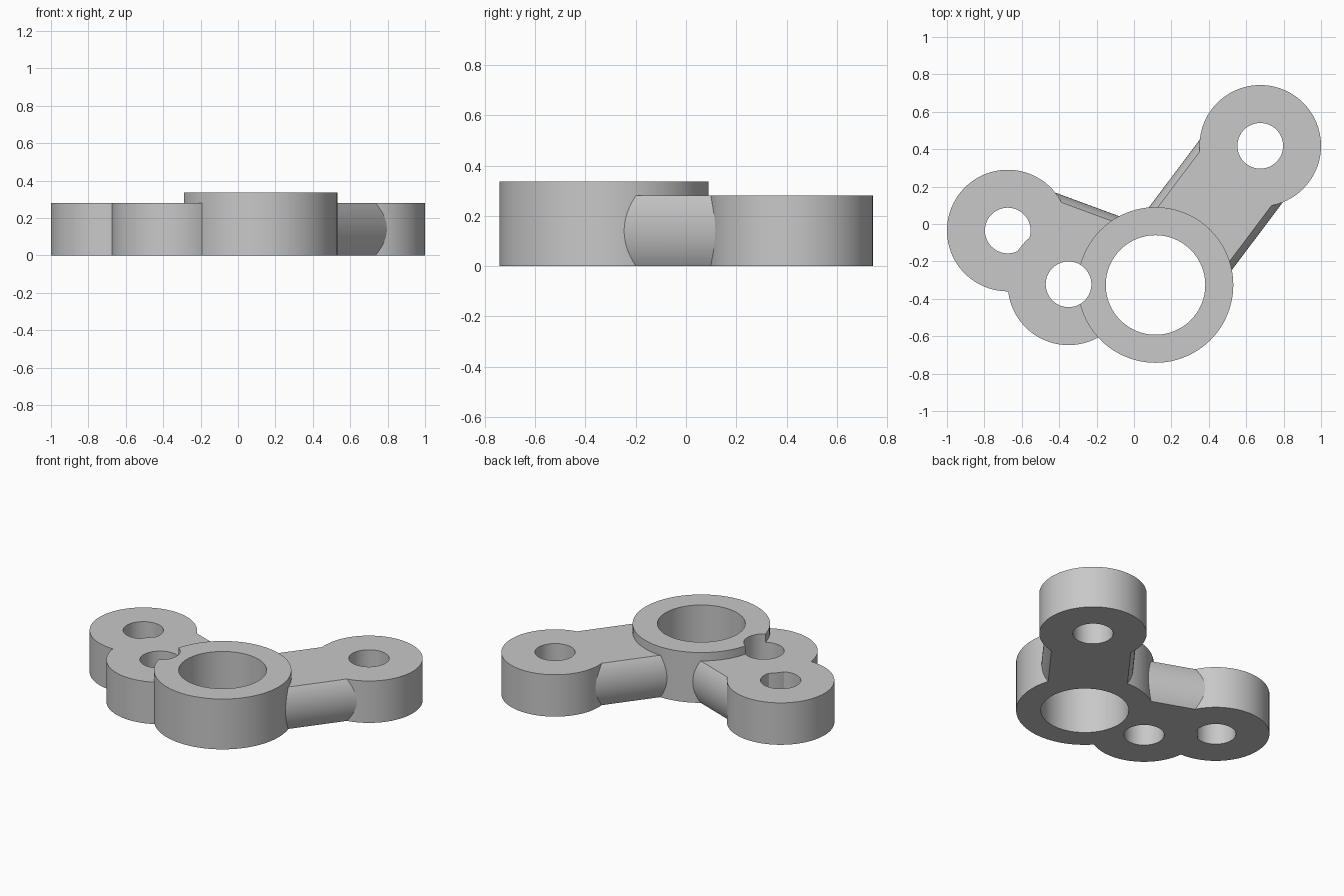
import bpy, bmesh, math
from mathutils import Vector

cube = bpy.data.objects.get("Cube")
if cube:
    bpy.data.objects.remove(cube, do_unlink=True)

HUB = Vector((0.115, -0.326))
RIGHT_BOSS = Vector((0.675, 0.418))
LEFT_BOSS = Vector((-0.675, -0.035))
MID_BOSS = Vector((-0.35, -0.3225))
HUB_HEIGHT, HEIGHT = 0.336, 0.28
HUB_R, BORE_R, BOSS_R, HOLE_R, ARM_R = 0.416, 0.266, 0.325, 0.122, 0.278


def prism(name, outline, offset):
    """Closed solid made by sweeping an outline along an offset."""
    bm = bmesh.new()
    face = bm.faces.new([bm.verts.new(p) for p in outline])
    swept = bmesh.ops.extrude_face_region(bm, geom=[face], use_keep_orig=True)
    for v in swept["geom"]:
        if isinstance(v, bmesh.types.BMVert):
            v.co += offset
    bmesh.ops.recalc_face_normals(bm, faces=bm.faces)
    mesh = bpy.data.meshes.new(name)
    bm.to_mesh(mesh)
    bm.free()
    obj = bpy.data.objects.new(name, mesh)
    bpy.context.collection.objects.link(obj)
    return obj


def cylinder(name, centre, radius, bottom, top):
    turns = [math.tau * i / 96 for i in range(96)]
    outline = [(centre.x + radius * math.cos(a), centre.y + radius * math.sin(a), bottom)
               for a in turns]
    return prism(name, outline, Vector((0, 0, top - bottom)))


def arm(name, start, end):
    """Round bar with flat top and bottom, running between two centres."""
    steps = 24
    along = (end - start).normalized()
    across = Vector((-along.y, along.x))
    heights = [HEIGHT * i / steps for i in range(steps + 1)]
    outline = []
    for side, levels in ((1, heights), (-1, heights[::-1])):
        for z in levels:
            width = math.sqrt(ARM_R ** 2 - (z - HEIGHT / 2) ** 2)
            outline.append((*(start + across * side * width), z))
    return prism(name, outline, (end - start).to_3d())


def measure(mesh):
    """Volume and number of open edges."""
    bm = bmesh.new()
    bm.from_mesh(mesh)
    result = bm.calc_volume(), sum(not e.is_manifold for e in bm.edges)
    bm.free()
    return result


def combine(target, tool, operation):
    """Boolean that keeps the cleanest result whose volume is plausible."""
    tool.hide_render = True
    before, extra = measure(target.data)[0], measure(tool.data)[0]
    low, high = (before, before + extra) if operation == 'UNION' else (before - extra, before)
    mod = target.modifiers.new(tool.name, 'BOOLEAN')
    mod.operation = operation
    mod.object = tool
    results = []
    for solver in ('MANIFOLD', 'EXACT'):
        mod.solver = solver
        bpy.context.view_layer.update()
        graph = bpy.context.evaluated_depsgraph_get()
        mesh = bpy.data.meshes.new_from_object(target.evaluated_get(graph))
        volume, gaps = measure(mesh)
        if low + 1e-6 < volume < high - 1e-6:
            results.append((gaps, len(results), mesh))
    target.modifiers.remove(mod)
    if results:
        target.data = min(results)[2]
    bpy.data.objects.remove(tool, do_unlink=True)


def drill(name, centre, radius):
    return cylinder(name, centre, radius, -0.1, 0.5)


# Hub is the base body
body = cylinder("bracket", HUB, HUB_R, 0, HUB_HEIGHT)

# Arms and bosses
for side, centre in (("right", RIGHT_BOSS), ("left", LEFT_BOSS)):
    combine(body, arm(side + "_arm", HUB, centre), 'UNION')
    combine(body, cylinder(side + "_boss", centre, BOSS_R, 0, HEIGHT), 'UNION')
combine(body, cylinder("middle_boss", MID_BOSS, BOSS_R, 0, HEIGHT), 'UNION')

# Bore and bolt holes
combine(body, drill("hub_bore", HUB, BORE_R), 'DIFFERENCE')
combine(body, drill("right_hole", RIGHT_BOSS, HOLE_R), 'DIFFERENCE')
combine(body, drill("middle_hole", MID_BOSS, HOLE_R), 'DIFFERENCE')

# Left hole is clipped by the rim of the middle boss
left_hole = drill("left_hole", LEFT_BOSS, HOLE_R)
combine(left_hole, cylinder("rim_clip", MID_BOSS, BOSS_R, -0.2, 0.6), 'DIFFERENCE')
combine(body, left_hole, 'DIFFERENCE')

# Single grey finish
grey = bpy.data.materials.new("grey")
grey.use_nodes = True
colour = (0.58, 0.58, 0.58, 1)
grey.diffuse_color = colour
grey.node_tree.nodes["Principled BSDF"].inputs["Base Color"].default_value = colour
body.data.materials.clear()
body.data.materials.append(grey)
bpy.context.view_layer.objects.active = body
body.select_set(True)
bpy.ops.object.shade_smooth_by_angle(angle=math.radians(30))
